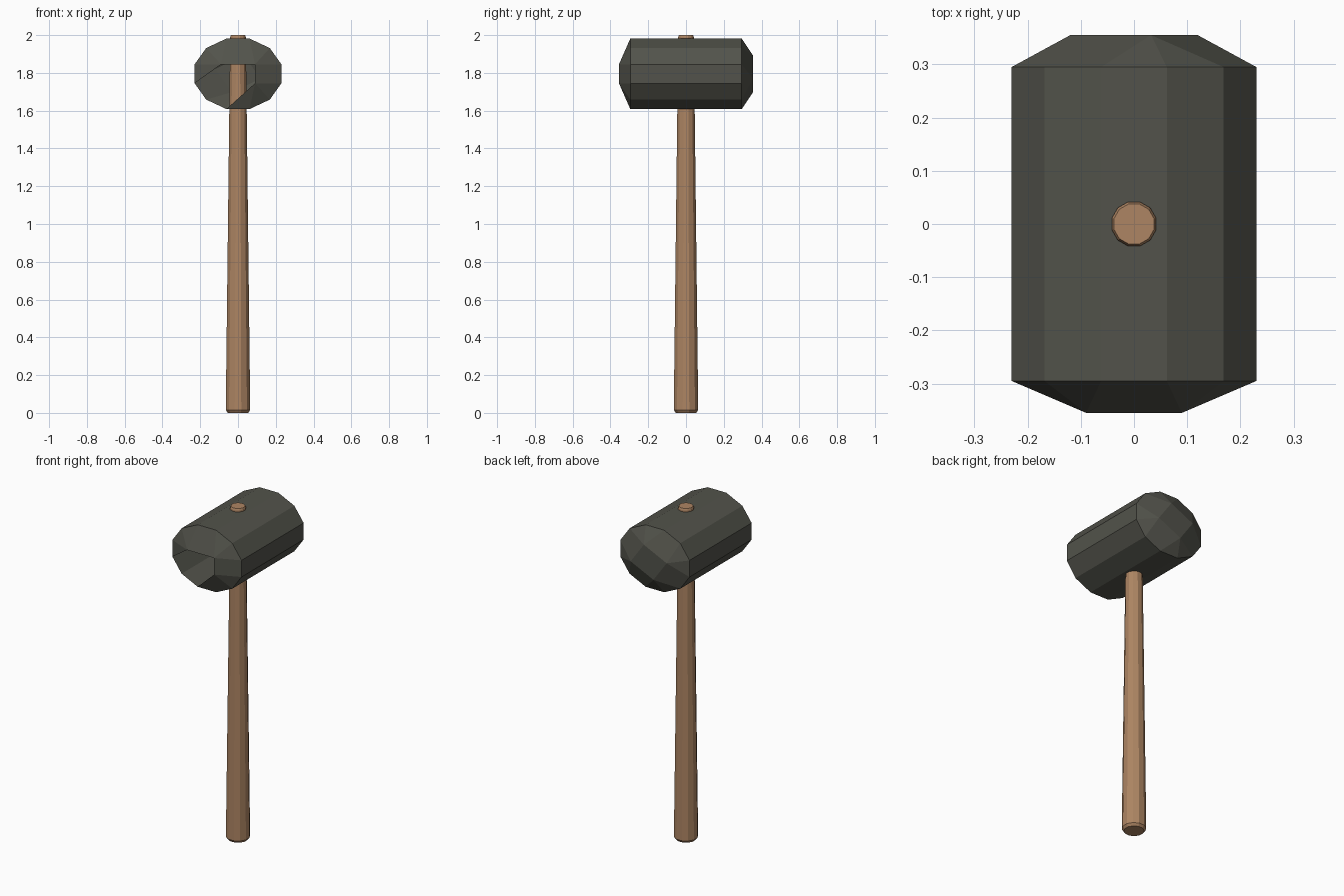
import bpy, bmesh, math

if "Cube" in bpy.data.objects:
    bpy.data.objects.remove(bpy.data.objects["Cube"])


def material(name, rgb):
    m = bpy.data.materials.new(name)
    m.diffuse_color = (*rgb, 1)
    m.use_nodes = True
    m.node_tree.nodes["Principled BSDF"].inputs["Base Color"].default_value = m.diffuse_color
    return m


def finish(bm, name, mat):
    me = bpy.data.meshes.new(name)
    bm.to_mesh(me)
    bm.free()
    ob = bpy.data.objects.new(name, me)
    bpy.context.collection.objects.link(ob)
    me.materials.append(mat)
    return ob


wood = material("wood", (0.42, 0.235, 0.125))
rubber = material("dark rubber", (0.085, 0.086, 0.07))
N = 12

# Handle: tapered 12-sided shaft with a small chamfer at the foot
bm = bmesh.new()
rings = []
for z, r in [(0, 0.056), (0.015, 0.067), (1.99, 0.043), (2.0, 0.039)]:
    rings.append([bm.verts.new((r * math.cos(math.tau * (i + .5) / N),
                                r * math.sin(math.tau * (i + .5) / N), z)) for i in range(N)])
for a, b in zip(rings, rings[1:]):
    for i in range(N):
        j = (i + 1) % N
        bm.faces.new((a[i], a[j], b[j], b[i]))
bm.faces.new(rings[0][::-1])
bm.faces.new(rings[-1])
finish(bm, "handle", wood)

# Head: hollow 12-sided barrel lying along y
ZC, RX, RZ, YB, YE = 1.795, 0.238, 0.193, 0.295, 0.355
bm = bmesh.new()


def ring(y):
    return [bm.verts.new((RX * math.cos(math.radians(15 + 30 * i)), y,
                          ZC + RZ * math.sin(math.radians(15 + 30 * i)))) for i in range(N)]


front, back = ring(-YB), ring(YB)
for i in range(N):
    j = (i + 1) % N
    bm.faces.new((front[i], front[j], back[j], back[i]))


# Tapered end: each inner corner fans over three outer edges' worth of vertices
def taper(outer, inner, starts, spans, closed):
    n = len(inner)
    for k in range(n):
        s = starts[k]
        for i in range(s, s + spans[k]):
            bm.faces.new((inner[k], outer[i % N], outer[(i + 1) % N]))
        if closed or k < n - 1:
            e = (s + spans[k])
            bm.faces.new((inner[k], outer[e % N], outer[(e + 1) % N], inner[(k + 1) % n]))


# Back end: closed, with a turned square cap
cap = [bm.verts.new((0.124 * math.cos(math.radians(a)), YE,
                     ZC + 0.1005 * math.sin(math.radians(a)))) for a in (75, 165, 255, 345)]
taper(back, cap, [1, 4, 7, 10], [2] * 4, True)
bm.faces.new(cap)

# Front end: cap and lower left faces are open, showing the handle inside
rim = [bm.verts.new((x, -YE, ZC + z)) for x, z in [(0.09, -0.05), (0.09, 0.05), (-0.09, 0.05)]]
taper(front, rim, [8, 12, 15], [3, 2, 3], False)

bmesh.ops.recalc_face_normals(bm, faces=bm.faces)
finish(bm, "mallet_head", rubber)
